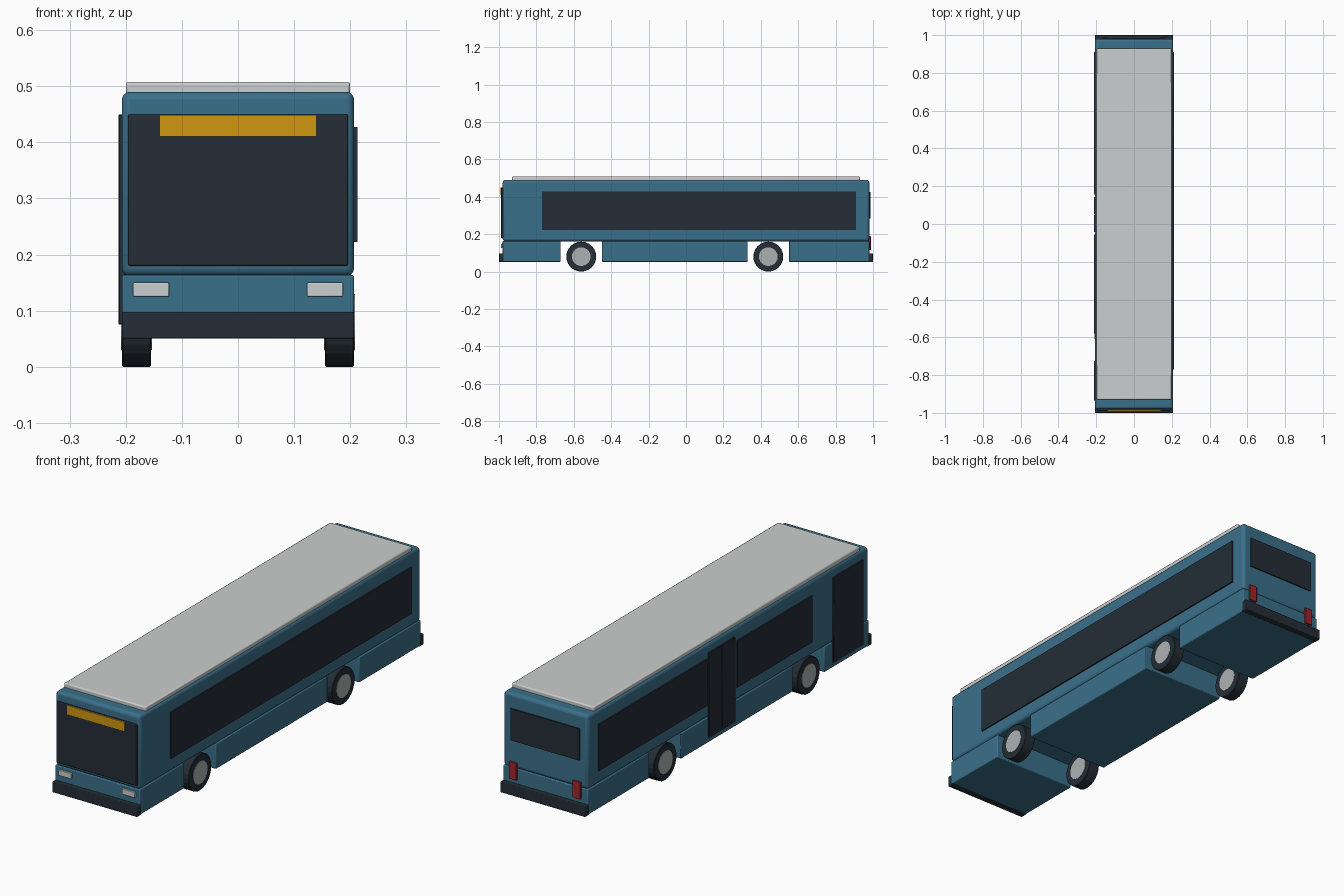
import bpy, math

if "Cube" in bpy.data.objects:
    bpy.data.objects.remove(bpy.data.objects["Cube"])


def material(name, rgb):
    m = bpy.data.materials.new(name)
    m.diffuse_color = (*rgb, 1)
    m.use_nodes = True
    m.node_tree.nodes["Principled BSDF"].inputs["Base Color"].default_value = m.diffuse_color
    return m


BLUE = material("body blue", (0.042, 0.16, 0.255))
DARK = material("dark glass and rubber", (0.018, 0.027, 0.037))
ROOF = material("roof grey", (0.60, 0.62, 0.62))
HUB = material("hub grey", (0.42, 0.44, 0.45))
AMBER = material("sign amber", (0.63, 0.31, 0.006))
RED = material("tail light red", (0.36, 0.02, 0.028))


def box(name, x, y, z, mat, bevel=0.0, segments=2):
    """Box spanning the three (low, high) ranges, with optional rounded edges."""
    lo, hi = zip(x, y, z)
    bpy.ops.mesh.primitive_cube_add(size=1, location=[(a + b) / 2 for a, b in zip(lo, hi)])
    ob = bpy.context.object
    ob.name = name
    ob.scale = [b - a for a, b in zip(lo, hi)]
    bpy.ops.object.transform_apply(location=False, rotation=False, scale=True)
    ob.data.materials.append(mat)
    if bevel:
        mod = ob.modifiers.new("rounding", "BEVEL")
        mod.width = bevel
        mod.segments = segments
        bpy.ops.object.shade_smooth_by_angle(angle=math.radians(35))
    return ob


def cylinder(name, x, y, z, radius, width, mat, bevel=0.0):
    """Cylinder with its axis along x."""
    bpy.ops.mesh.primitive_cylinder_add(vertices=24, radius=radius, depth=width,
                                        location=(x, y, z), rotation=(0, math.pi / 2, 0))
    ob = bpy.context.object
    ob.name = name
    ob.data.materials.append(mat)
    if bevel:
        mod = ob.modifiers.new("rounding", "BEVEL")
        mod.width = bevel
        mod.segments = 1
        mod.limit_method = "ANGLE"
    return ob


W = 0.207      # half width of the body
END = 0.98     # half length of the body

# Upper body, roof panel and the skirt sections between the wheel gaps
box("upper_body", (-W, W), (-END, END), (0.162, 0.49), BLUE, 0.014, 3)
box("roof_panel", (-0.2, 0.2), (-0.93, 0.93), (0.485, 0.508), ROOF, 0.005)
for part, y in (("front", (-END, -0.67)), ("middle", (-0.45, 0.33)), ("rear", (0.55, END))):
    box(part + "_skirt", (-W, W), y, (0.052, 0.164), BLUE, 0.004)

# Bumpers
box("front_bumper", (-W, W), (-1.0, -0.97), (0.05, 0.098), DARK, 0.003)
box("rear_bumper", (-W, W), (0.97, 1.0), (0.05, 0.098), DARK, 0.003)

# Windscreen, destination sign and rear window
box("windscreen", (-0.196, 0.196), (-0.989, -0.97), (0.18, 0.45), DARK, 0.003)
box("destination_sign", (-0.14, 0.14), (-0.993, -0.985), (0.41, 0.449), AMBER)
box("rear_window", (-0.168, 0.168), (0.975, 0.986), (0.285, 0.425), DARK)

# Side windows
GLASS_Z = (0.222, 0.427)
box("right_window", (0.203, 0.213), (-0.77, 0.91), GLASS_Z, DARK)
box("left_rear_window", (-0.213, -0.203), (0.155, 0.91), GLASS_Z, DARK)
box("left_front_window", (-0.213, -0.203), (-0.58, -0.055), GLASS_Z, DARK)

# Doors on the left side: a two-leaf middle door and a front door
DOOR_Z = (0.075, 0.45)
box("middle_door_rear_leaf", (-0.213, -0.2), (0.052, 0.142), DOOR_Z, DARK, 0.002, 1)
box("middle_door_front_leaf", (-0.213, -0.2), (-0.042, 0.05), DOOR_Z, DARK, 0.002, 1)
box("front_door", (-0.213, -0.2), (-0.935, -0.725), DOOR_Z, DARK, 0.002, 1)

# Lamps and wheels on both sides
for side, s in (("left", -1), ("right", 1)):
    box(side + "_headlight", sorted((s * 0.123, s * 0.187)), (-0.988, -0.97),
        (0.125, 0.15), ROOF, 0.002)
    box(side + "_tail_light", sorted((s * 0.137, s * 0.175)), (0.97, 0.988),
        (0.115, 0.19), RED, 0.002)
    for axle, y in (("front", -0.56), ("rear", 0.44)):
        cylinder(f"{axle}_{side}_tyre", s * 0.181, y, 0.08, 0.08, 0.052, DARK, 0.002)
        cylinder(f"{axle}_{side}_hub", s * 0.181, y, 0.08, 0.05, 0.055, HUB)
